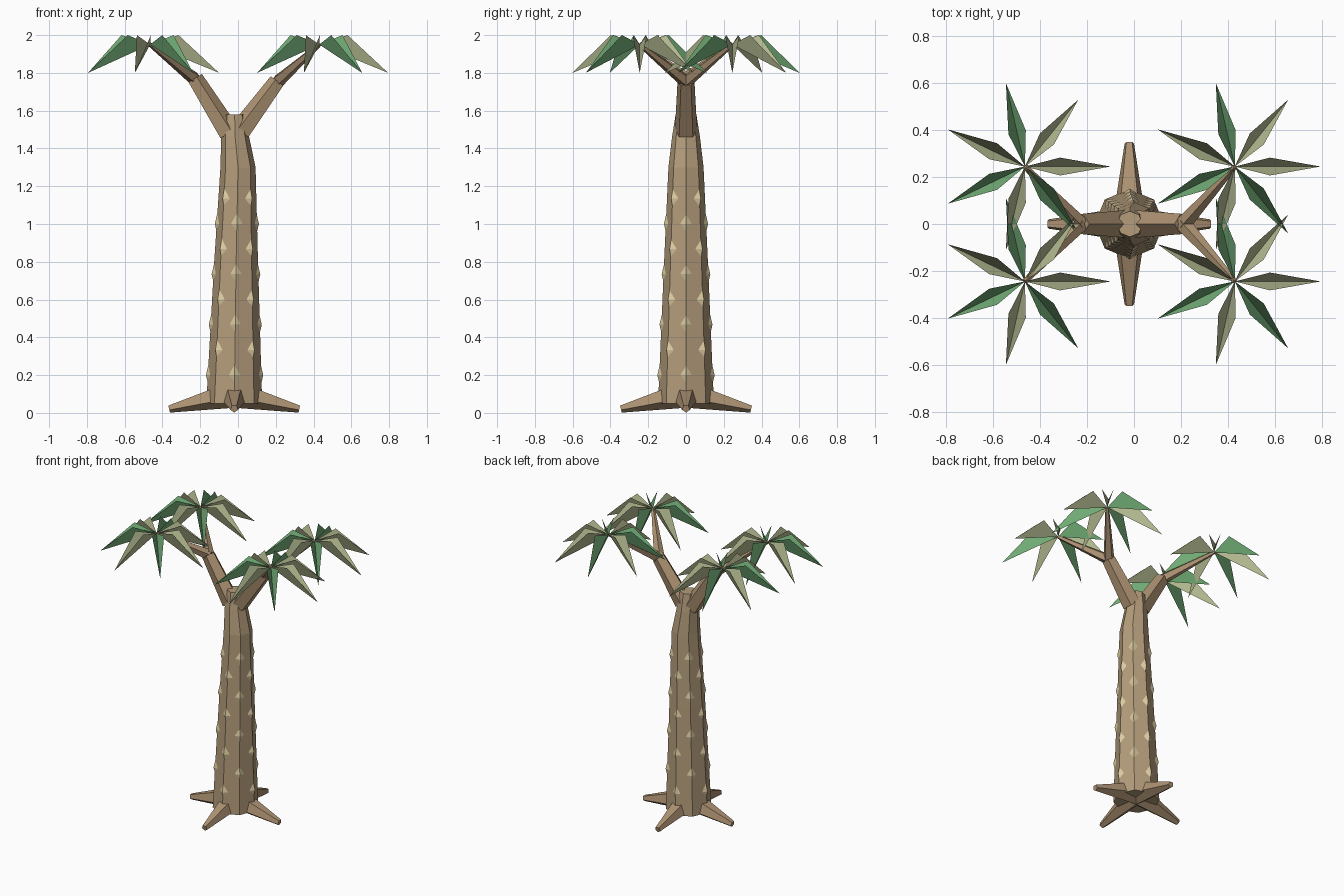
import bpy, bmesh
from math import sin, cos, pi, radians
from mathutils import Vector, Matrix

cube = bpy.data.objects.get("Cube")
if cube:
    bpy.data.objects.remove(cube, do_unlink=True)


def material(name, rgb):
    m = bpy.data.materials.new(name)
    m.use_nodes = True
    col = (*[(c / 255) ** 2.2 for c in rgb], 1)
    m.diffuse_color = col
    m.node_tree.nodes["Principled BSDF"].inputs["Base Color"].default_value = col
    return m


TRUNK = material("trunk bark", (178, 155, 122))
LIMB = material("limb bark", (172, 145, 114))
SCAR = material("pale leaf scar", (220, 203, 160))
GREEN = material("leaf green", (116, 174, 120))
OLIVE = material("leaf olive", (182, 190, 147))


def finish(name, bm, mats):
    mesh = bpy.data.meshes.new(name)
    bm.to_mesh(mesh)
    bm.free()
    for m in mats:
        mesh.materials.append(m)
    obj = bpy.data.objects.new(name, mesh)
    bpy.context.collection.objects.link(obj)
    return obj


def tube(name, rings, sides, mat, side, up, turn=0):
    """Loft rings of (centre, radius); side and up span the ring plane."""
    bm = bmesh.new()
    loops = []
    for centre, r in rings:
        loops.append([bm.verts.new(Vector(centre) + r * (
            side * sin(turn + 2 * pi * i / sides) + up * cos(turn + 2 * pi * i / sides)))
            for i in range(sides)])
    for a, b in zip(loops, loops[1:]):
        for i in range(sides):
            j = (i + 1) % sides
            bm.faces.new((a[i], a[j], b[j], b[i]))
    bm.faces.new(loops[0])
    bm.faces.new(loops[-1])
    bmesh.ops.recalc_face_normals(bm, faces=bm.faces)
    return finish(name, bm, [mat])


def limb(name, start, r0, end, r1, mat, turn=0):
    """Straight five-sided tapering limb."""
    d = (Vector(end) - Vector(start)).normalized()
    side = d.cross(Vector((0, 0, 1))).normalized()
    return tube(name, [(start, r0), (end, r1)], 5, mat, side, side.cross(d), turn)


# Trunk: eight-sided, slightly bent near the top
profile = [(-0.02, 0.05, 0.148), (-0.01, 0.8, 0.116), (0.0, 1.3, 0.093),
           (-0.015, 1.46, 0.074), (-0.018, 1.58, 0.055)]
tube("trunk", [((x, 0, z), r) for x, z, r in profile], 8, TRUNK,
     Vector((1, 0, 0)), Vector((0, 1, 0)))


def trunk_at(z):
    for (x0, z0, r0), (x1, z1, r1) in zip(profile, profile[1:]):
        if z <= z1:
            t = (z - z0) / (z1 - z0)
            return x0 + t * (x1 - x0), r0 + t * (r1 - r0)


# Leaf scars: low diamond pyramids staggered along the trunk corners
bm = bmesh.new()
for k in range(8):
    a = k * pi / 4
    out, across = Vector((cos(a), sin(a), 0)), Vector((-sin(a), cos(a), 0))
    for row in range(4):
        z = 0.2 + 0.267 * row + 0.133 * (k % 2)
        x, r = trunk_at(z)
        c = Vector((x, 0, z)) + out * (r - 0.004)
        rim = [bm.verts.new(p) for p in (
            c + across * 0.03 - out * 0.008, c + Vector((0, 0, 0.06)),
            c - across * 0.03 - out * 0.008, c - Vector((0, 0, 0.06)))]
        tip = bm.verts.new(c + out * 0.014)
        for i in range(4):
            bm.faces.new((rim[i], rim[(i + 1) % 4], tip))
finish("leaf_scars", bm, [SCAR])

# Roots: four tapering spurs reaching out along the ground
for name, a in (("left", 0), ("back", 90), ("right", 180), ("front", 270)):
    d = Vector((cos(radians(a)), sin(radians(a)), 0))
    base = Vector((-0.02, 0, 0))
    limb(name + "_root", base + d * 0.02 + Vector((0, 0, 0.1)), 0.075,
         base + d * 0.345 + Vector((0, 0, 0.022)), 0.021, LIMB, pi)


# Crown: seven folded fronds, each a trough with raised sides
def crown(name, centre):
    bm = bmesh.new()
    n = 7
    for i in range(n):
        rot = Matrix.Rotation(2 * pi * i / n, 3, "Z")
        pts = [(0, 0, 0), (0.365, 0, -0.15), (0.15, 0.038, 0.05), (0.15, -0.038, 0.05)]
        root, tip, s1, s2 = [bm.verts.new(rot @ Vector(p) + centre) for p in pts]
        for f in (bm.faces.new((root, tip, s1)), bm.faces.new((root, s2, tip))):
            f.material_index = 1 if i in (2, 4, 6) else 0
    finish(name, bm, [OLIVE, GREEN])


# Branches: one fork each side, each splitting into two crowned twigs
for name, start, fork, tip in (
        ("right", (-0.05, 0, 1.48), (-0.23, 0, 1.77), -0.465),
        ("left", (0.015, 0, 1.49), (0.21, 0, 1.755), 0.43)):
    limb(name + "_branch", start, 0.062, fork, 0.046, LIMB)
    for part, y in (("front", -0.245), ("back", 0.245)):
        end = Vector((tip, y, 1.95))
        limb(f"{name}_{part}_twig", fork, 0.036, end, 0.012, LIMB)
        crown(f"{name}_{part}_crown", end)
